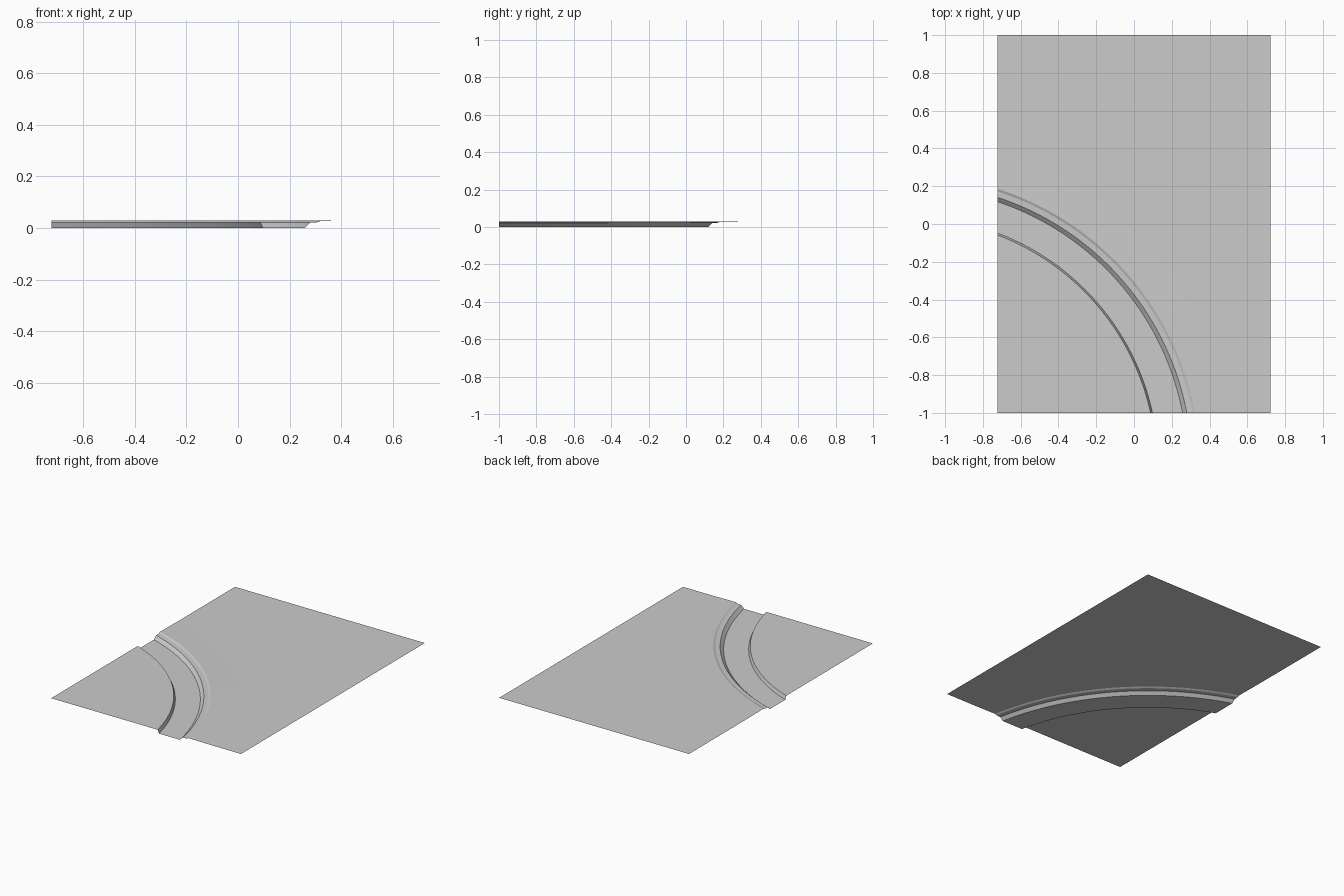
import bpy, bmesh, math
from mathutils import Vector

cube = bpy.data.objects.get("Cube")
if cube:
    bpy.data.objects.remove(cube, do_unlink=True)

HALF_X, HALF_Y = 0.723, 1.0
CENTRE = Vector((-1.19, -1.28, 0))    # centre of the road bend
SEGMENTS = 72

grey = bpy.data.materials.new("plain grey")
grey.use_nodes = True
colour = (0.6, 0.6, 0.6, 1)
grey.diffuse_color = colour
shader = next(n for n in grey.node_tree.nodes if n.type == 'BSDF_PRINCIPLED')
shader.inputs["Base Color"].default_value = colour
shader.inputs["Roughness"].default_value = 0.8


def curved_strip(name, profile):
    """Sweep a (radius, height) profile round the bend and trim it to the tile."""
    bm = bmesh.new()
    rings = []
    for radius, height in profile:
        ring = []
        for i in range(SEGMENTS + 1):
            a = math.radians(90) * i / SEGMENTS
            offset = Vector((radius * math.cos(a), radius * math.sin(a), height))
            ring.append(bm.verts.new(CENTRE + offset))
        rings.append(ring)
    for inner, outer in zip(rings, rings[1:]):
        for i in range(SEGMENTS):
            bm.faces.new((inner[i], outer[i], outer[i + 1], inner[i + 1]))
    # Trim to the rectangular tile
    for side in (-1, 1):
        for edge in (Vector((side * HALF_X, 0, 0)), Vector((0, side * HALF_Y, 0))):
            bmesh.ops.bisect_plane(bm, geom=bm.verts[:] + bm.edges[:] + bm.faces[:],
                                   plane_co=edge, plane_no=edge.normalized(),
                                   clear_outer=True)
    mesh = bpy.data.meshes.new(name)
    bm.to_mesh(mesh)
    bm.free()
    mesh.materials.append(grey)
    obj = bpy.data.objects.new(name, mesh)
    bpy.context.collection.objects.link(obj)
    return obj


# Ground inside the bend, and the steep kerb down to the road
curved_strip("inner_ground", [(0.4, 0.024), (1.308, 0.024)])
curved_strip("inner_kerb", [(1.308, 0.024), (1.318, 0)])

# Sunken road bed
curved_strip("road_bed", [(1.318, 0), (1.474, 0)])

# Outer bank: slope, flat ledge and a small step to the ground
curved_strip("outer_bank", [(1.474, 0), (1.496, 0.021)])
curved_strip("outer_ledge", [(1.496, 0.021), (1.526, 0.023)])
curved_strip("outer_step", [(1.526, 0.023), (1.538, 0.029)])

# Ground outside the bend, easing down from a slight crest
curved_strip("outer_ground", [(1.538, 0.029), (1.72, 0.027), (3.2, 0.027)])
